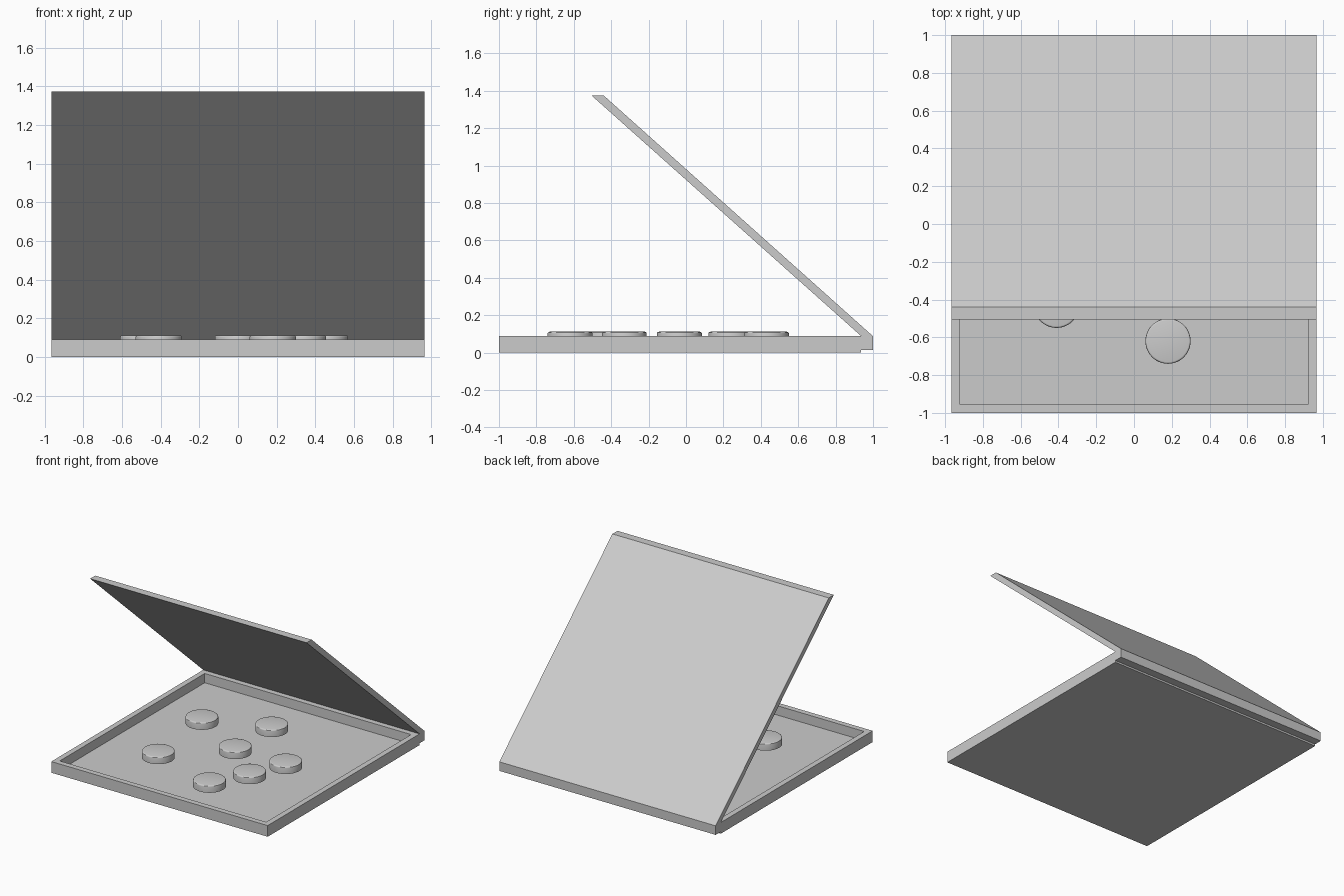
import bpy, bmesh
from mathutils import Matrix, Vector

if "Cube" in bpy.data.objects:
    bpy.data.objects.remove(bpy.data.objects["Cube"])

HALF_W, WALL, FLOOR, RIM = 0.965, 0.063, 0.015, 0.09


def to_object(name, bm):
    bmesh.ops.recalc_face_normals(bm, faces=bm.faces)
    mesh = bpy.data.meshes.new(name)
    bm.to_mesh(mesh)
    bm.free()
    obj = bpy.data.objects.new(name, mesh)
    bpy.context.collection.objects.link(obj)
    return obj


def side_profile(name, points):
    """Extrude a closed (y, z) outline across the full width."""
    bm = bmesh.new()
    face = bm.faces.new([bm.verts.new((-HALF_W, y, z)) for y, z in points])
    new = bmesh.ops.extrude_face_region(bm, geom=[face])["geom"]
    verts = [v for v in new if isinstance(v, bmesh.types.BMVert)]
    bmesh.ops.translate(bm, verts=verts, vec=(2 * HALF_W, 0, 0))
    # keep the start cap closed
    if not face.is_valid or len(bm.faces) < len(points) + 2:
        bmesh.ops.holes_fill(bm, edges=bm.edges)
    return to_object(name, bm)


# Shallow tray with a raised rim on all four sides
front, back = -1.0, 0.935
bm = bmesh.new()
bmesh.ops.create_cube(bm, size=1, matrix=Matrix.Translation((0, (front + back) / 2, RIM / 2))
                      @ Matrix.Diagonal((2 * HALF_W, back - front, RIM, 1)))
bm.normal_update()
top = max(bm.faces, key=lambda f: f.calc_center_median().z)
bmesh.ops.inset_region(bm, faces=[top], thickness=WALL)
new = bmesh.ops.extrude_face_region(bm, geom=[top])["geom"]
bmesh.ops.translate(bm, verts=[v for v in new if isinstance(v, bmesh.types.BMVert)],
                    vec=(0, 0, FLOOR - RIM))
if top.is_valid:
    bm.faces.remove(top)
to_object("tray", bm)

# Open lid with its upright hinge strip behind the tray
side_profile("lid", [(-0.505, 1.375), (-0.44, 1.375), (1.0, 0.088),
                     (1.0, FLOOR), (back, FLOOR), (back, RIM)])

# Round discs with softened top edges
discs = [(-0.49, 0.24), (0, 0.43), (-0.41, -0.43), (0, -0.035),
         (0.45, -0.035), (0.335, -0.33), (0.18, -0.62)]
DISC_BOTTOM, DISC_TOP, RADIUS = 0.055, 0.112, 0.12
for i, (x, y) in enumerate(discs):
    bm = bmesh.new()
    bmesh.ops.create_cone(bm, cap_ends=True, segments=48, radius1=RADIUS, radius2=RADIUS,
                          depth=DISC_TOP - DISC_BOTTOM,
                          matrix=Matrix.Translation((0, 0, (DISC_TOP + DISC_BOTTOM) / 2)))
    rim = [e for e in bm.edges if all(v.co.z > DISC_TOP - 0.001 for v in e.verts)]
    bmesh.ops.bevel(bm, geom=rim, offset=0.01, segments=3, profile=0.5, affect='EDGES')
    disc = to_object(f"disc_{i + 1}", bm)
    disc.location = Vector((x, y, 0))
    bpy.context.view_layer.objects.active = disc
    disc.select_set(True)
    bpy.ops.object.shade_smooth_by_angle()
    disc.select_set(False)
